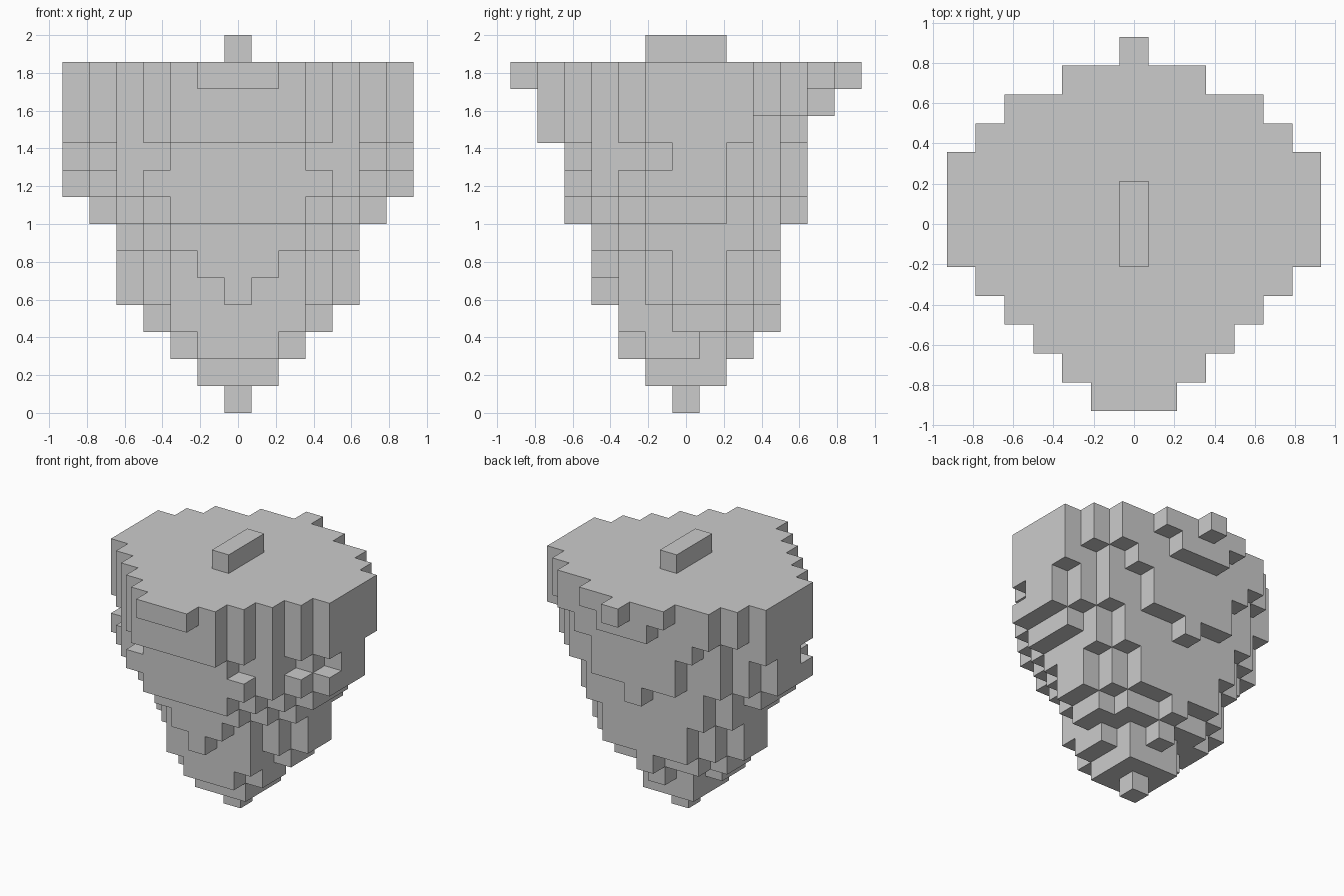
import bpy, bmesh

if "Cube" in bpy.data.objects:
    bpy.data.objects.remove(bpy.data.objects["Cube"])

U = 2 / 14  # edge of one cube; the model is 14 layers tall

# Each layer: (first row, half-widths per row going from front to back).
# A half-width of n means cubes from -n to n, so every layer is mirrored in x.
TIP = [(0, [0]),
       (-1, [1, 1, 1]),
       (-2, [1, 2, 2, 1, 0]),
       (-2, [2, 2, 3, 3, 2, 0])]
MIDDLE = [(-3, [0, 2, 3, 4, 4, 3, 2]),
          (-3, [1, 2, 3, 4, 4, 3, 2]),
          (-3, [2, 3, 4, 4, 4, 4, 3]),
          (-4, [2, 3, 4, 5, 5, 5, 4, 3, 0])]
UPPER = [(-4, [3, 4, 5, 6, 6, 6, 5, 4, 2]),
         (-4, [2, 4, 4, 5, 6, 6, 5, 4, 2]),
         (-5, [2, 3, 4, 5, 6, 6, 6, 6, 4, 3]),
         (-5, [2, 3, 4, 5, 6, 6, 6, 6, 5, 4, 1]),
         (-6, [1, 2, 3, 4, 5, 6, 6, 6, 6, 5, 4, 2, 0])]
BAR = [(-1, [0, 0, 0])]

# Outward direction and the four corners of each cube side
SIDES = [((1, 0, 0), [(1, -1, -1), (1, 1, -1), (1, 1, 1), (1, -1, 1)]),
         ((-1, 0, 0), [(-1, 1, -1), (-1, -1, -1), (-1, -1, 1), (-1, 1, 1)]),
         ((0, 1, 0), [(1, 1, -1), (-1, 1, -1), (-1, 1, 1), (1, 1, 1)]),
         ((0, -1, 0), [(-1, -1, -1), (1, -1, -1), (1, -1, 1), (-1, -1, 1)]),
         ((0, 0, 1), [(-1, -1, 1), (1, -1, 1), (1, 1, 1), (-1, 1, 1)]),
         ((0, 0, -1), [(-1, 1, -1), (1, 1, -1), (1, -1, -1), (-1, -1, -1)])]


def cells(layers, base):
    return {(x, y0 + j, base + k)
            for k, (y0, widths) in enumerate(layers)
            for j, w in enumerate(widths)
            for x in range(-w, w + 1)}


def block_part(name, part, solid):
    """Mesh the cubes of one part, leaving out sides hidden inside the solid."""
    bm = bmesh.new()
    for x, y, z in sorted(part):
        for (dx, dy, dz), corners in SIDES:
            if (x + dx, y + dy, z + dz) not in solid:
                bm.faces.new([bm.verts.new(((x + a / 2) * U, (y + b / 2) * U,
                                            (z + 0.5 + c / 2) * U))
                              for a, b, c in corners])
    bmesh.ops.remove_doubles(bm, verts=bm.verts, dist=U * 0.01)
    mesh = bpy.data.meshes.new(name)
    bm.to_mesh(mesh)
    bm.free()
    bpy.context.collection.objects.link(bpy.data.objects.new(name, mesh))


parts = {"lower_tip": cells(TIP, 0),
         "tapered_middle": cells(MIDDLE, 4),
         "wide_upper_body": cells(UPPER, 8),
         "top_bar": cells(BAR, 13)}
solid = set().union(*parts.values())
for name, part in parts.items():
    block_part(name, part, solid)
